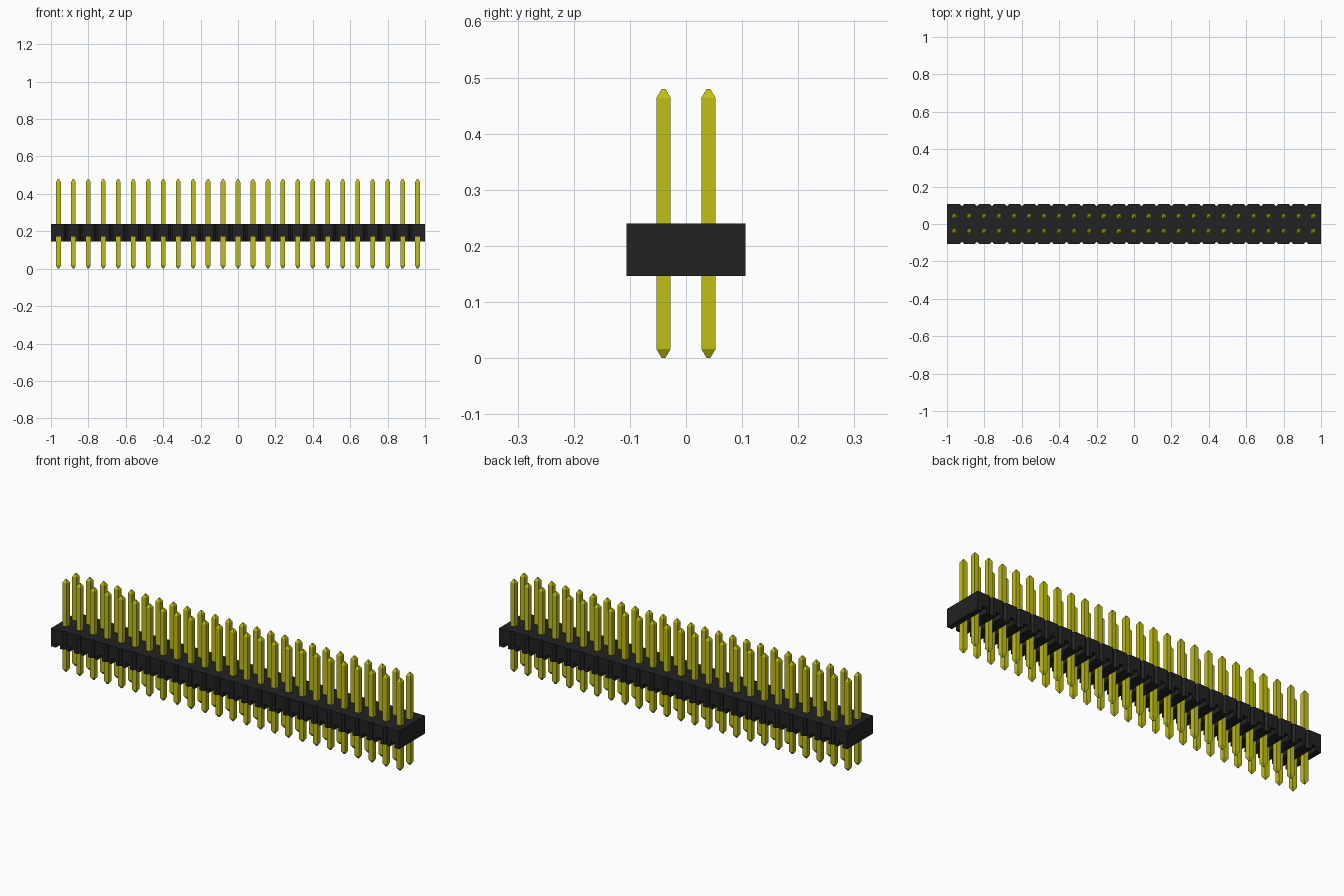
import bpy, bmesh

cube = bpy.data.objects.get("Cube")
if cube:
    bpy.data.objects.remove(cube, do_unlink=True)

COLUMNS, PITCH = 25, 0.08
HALF_DEPTH, BOTTOM, TOP = 0.106, 0.146, 0.24
CORNER, SLOT_TOP = 0.011, 0.172
PIN, PIN_TOP, TIP = 0.0125, 0.48, 0.016


def material(name, color):
    m = bpy.data.materials.new(name)
    m.use_nodes = True
    m.diffuse_color = color
    m.node_tree.nodes["Principled BSDF"].inputs["Base Color"].default_value = color
    return m


def make_object(name, bm, mat):
    bmesh.ops.recalc_face_normals(bm, faces=bm.faces)
    mesh = bpy.data.meshes.new(name)
    bm.to_mesh(mesh)
    bm.free()
    mesh.materials.append(mat)
    obj = bpy.data.objects.new(name, mesh)
    bpy.context.collection.objects.link(obj)
    return obj


def loft(bm, rings):
    """Join equal rings of points into a closed solid."""
    loops = [[bm.verts.new(p) for p in ring] for ring in rings]
    for a, b in zip(loops, loops[1:]):
        for i in range(len(a)):
            j = (i + 1) % len(a)
            bm.faces.new((a[i], a[j], b[j], b[i]))
    bm.faces.new(loops[0][::-1])
    bm.faces.new(loops[-1])


def square(x, y, z, r):
    return [(x - r, y - r, z), (x + r, y - r, z), (x + r, y + r, z), (x - r, y + r, z)]


black = material("black plastic", (0.016, 0.016, 0.016, 1))
gold = material("gold metal", (0.53, 0.53, 0.006, 1))
columns = [(i - (COLUMNS - 1) / 2) * PITCH for i in range(COLUMNS)]

# Housing outline: a row of cells with bevelled corners, the two ends left square
front = [(-1, -HALF_DEPTH)]
for x in columns[:-1]:
    seam = x + PITCH / 2
    front += [(seam - CORNER, -HALF_DEPTH), (seam, CORNER - HALF_DEPTH),
              (seam + CORNER, -HALF_DEPTH)]
front.append((1, -HALF_DEPTH))
outline = front + [(x, -y) for x, y in reversed(front)]
bm = bmesh.new()
loft(bm, [[(x, y, z) for x, y in outline] for z in (BOTTOM, TOP)])
housing = make_object("housing", bm, black)

# Slots across the underside, one per column
bm = bmesh.new()
for x in columns:
    loft(bm, [[(x - PIN, y, BOTTOM - 0.05), (x + PIN, y, BOTTOM - 0.05),
               (x + PIN, y, SLOT_TOP), (x - PIN, y, SLOT_TOP)] for y in (-0.2, 0.2)])
cutter = make_object("slot_cutter", bm, black)
cutter.hide_render = True
cutter.hide_viewport = True
cut = housing.modifiers.new("slots", "BOOLEAN")
cut.operation = "DIFFERENCE"
cut.solver = "EXACT"
cut.object = cutter

# Two rows of square pins with tapered tips
for name, y in (("front_pins", -0.04), ("back_pins", 0.04)):
    bm = bmesh.new()
    for x in columns:
        loft(bm, [square(x, y, z, r) for z, r in (
            (0, PIN / 4), (TIP, PIN), (PIN_TOP - TIP, PIN), (PIN_TOP, PIN / 4))])
    make_object(name, bm, gold)
